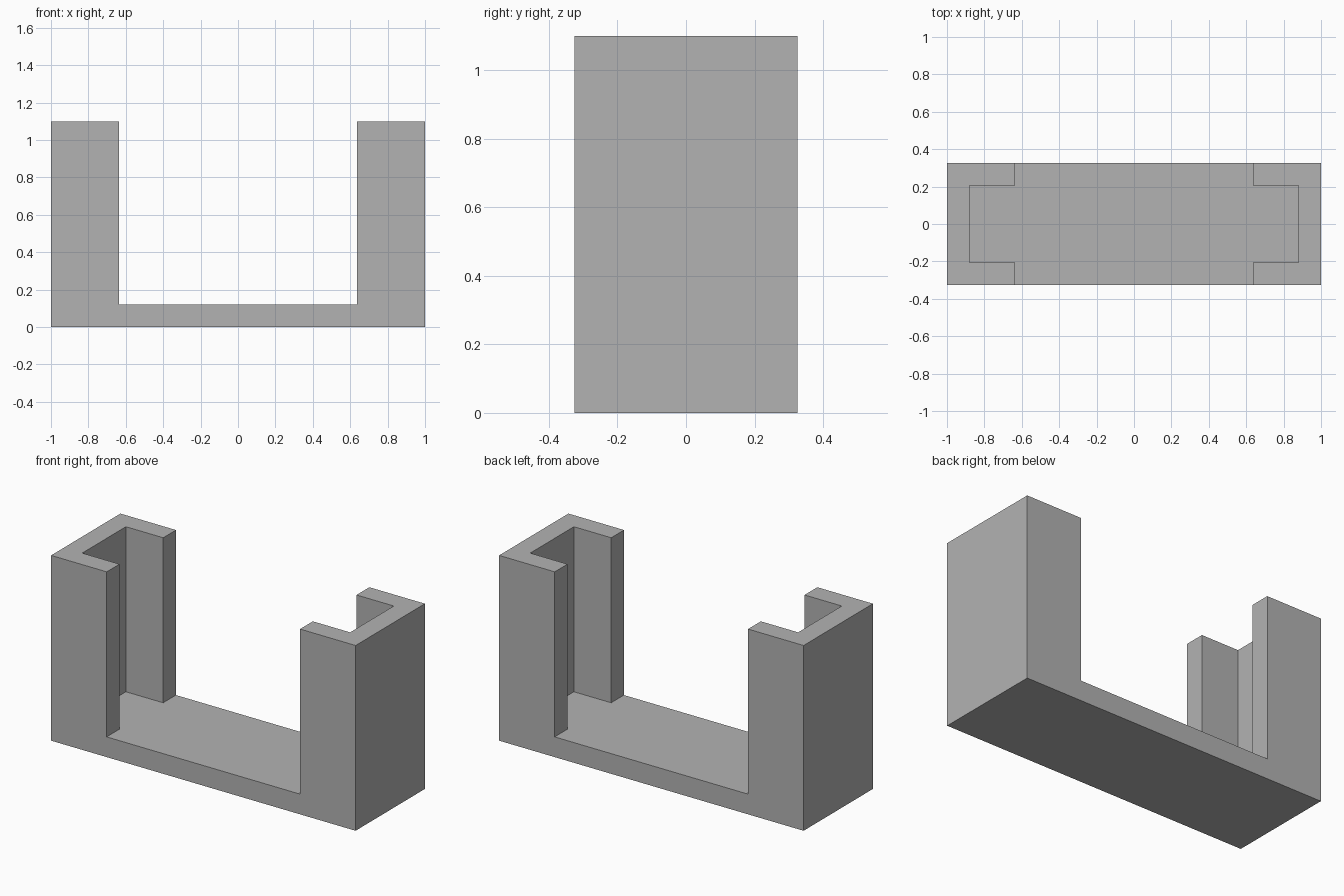
import bpy
import bmesh
from mathutils import Matrix

cube = bpy.data.objects.get("Cube")
if cube:
    bpy.data.objects.remove(cube, do_unlink=True)

HALF_X, HALF_Y, HEIGHT = 1.0, 0.325, 1.10
WALL, OPENING = 0.12, 0.635

# Single grey finish
grey = bpy.data.materials.new("plain grey")
grey.use_nodes = True
colour = (0.45, 0.45, 0.45, 1)
grey.diffuse_color = colour
grey.node_tree.nodes["Principled BSDF"].inputs["Base Color"].default_value = colour


def add_object(name, bm):
    bmesh.ops.recalc_face_normals(bm, faces=bm.faces)
    mesh = bpy.data.meshes.new(name)
    bm.to_mesh(mesh)
    bm.free()
    mesh.materials.append(grey)
    obj = bpy.data.objects.new(name, mesh)
    bpy.context.collection.objects.link(obj)
    return obj


# U-shaped front profile, extruded through the depth
half = [(HALF_X, 0), (HALF_X, HEIGHT), (OPENING, HEIGHT), (OPENING, WALL)]
profile = half + [(-x, z) for x, z in reversed(half)]
bm = bmesh.new()
front = [bm.verts.new((x, -HALF_Y, z)) for x, z in profile]
back = [bm.verts.new((x, HALF_Y, z)) for x, z in profile]
bm.faces.new(front)
bm.faces.new(back[::-1])
for i in range(len(profile)):
    bm.faces.new((front[i - 1], front[i], back[i], back[i - 1]))
bracket = add_object("channel_bracket", bm)

# Pocket that hollows both uprights into channels
bm = bmesh.new()
size = (2 * (HALF_X - WALL), 2 * (HALF_Y - WALL), 2 * HEIGHT)
centre = Matrix.Translation((0, 0, WALL + HEIGHT))
bmesh.ops.create_cube(bm, size=1, matrix=centre @ Matrix.Diagonal((*size, 1)))
pocket = add_object("pocket_cutter", bm)
pocket.hide_render = True

cut = bracket.modifiers.new("pocket", "BOOLEAN")
cut.operation = "DIFFERENCE"
cut.solver = "EXACT"
cut.object = pocket
bpy.context.view_layer.objects.active = bracket
bpy.ops.object.modifier_apply(modifier=cut.name)
bpy.data.objects.remove(pocket, do_unlink=True)

# Merge coplanar pieces of the floor
bm = bmesh.new()
bm.from_mesh(bracket.data)
bmesh.ops.dissolve_limit(bm, angle_limit=0.01, verts=bm.verts, edges=bm.edges)
bm.to_mesh(bracket.data)
bm.free()
